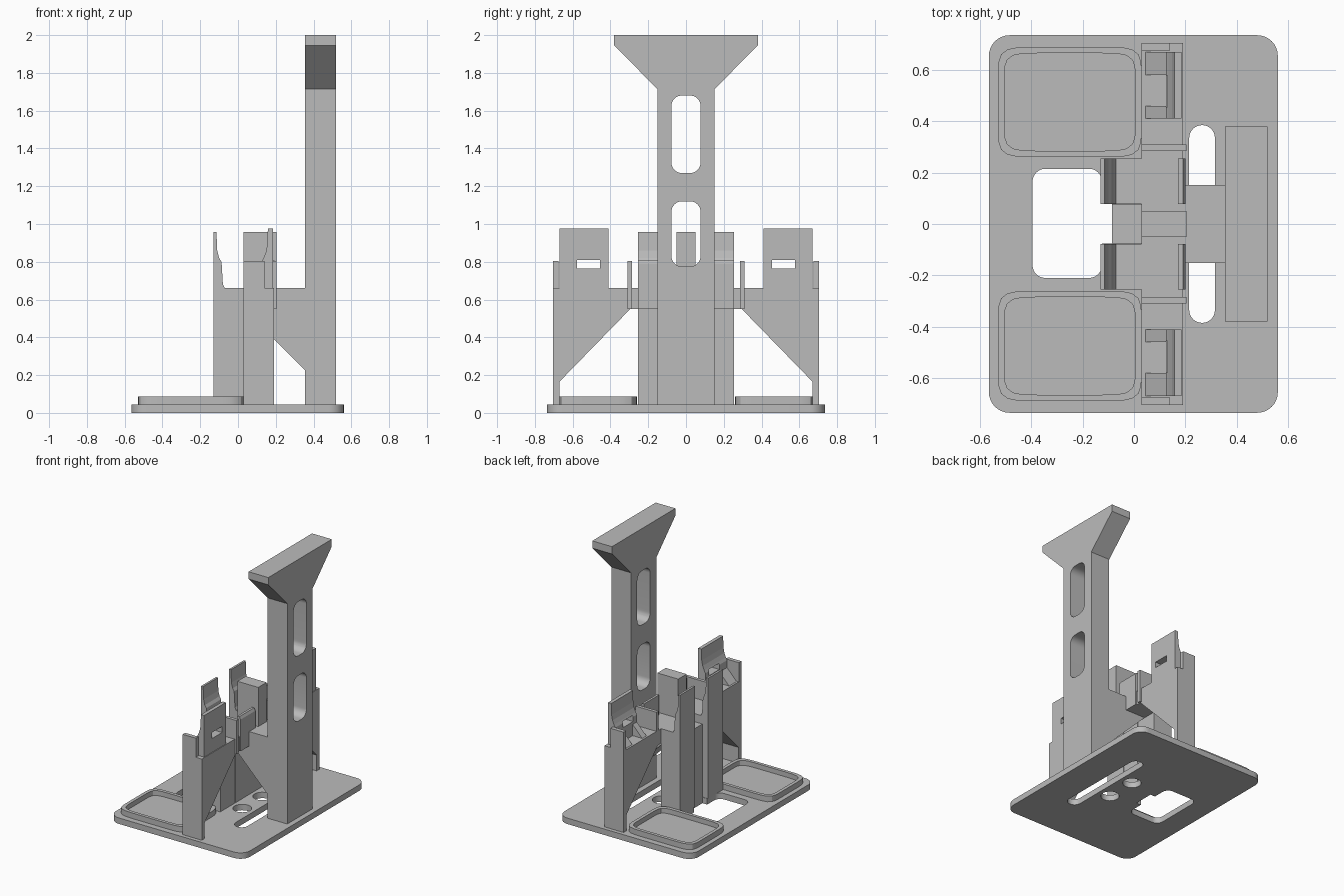
import bpy, bmesh, math
from mathutils import Vector

cube = bpy.data.objects.get("Cube")
if cube:
    bpy.data.objects.remove(cube, do_unlink=True)

grey = bpy.data.materials.new("plain grey")
grey.diffuse_color = (0.5, 0.5, 0.5, 1)
grey.use_nodes = True
grey.node_tree.nodes["Principled BSDF"].inputs["Base Color"].default_value = (0.5, 0.5, 0.5, 1)


def extrude(name, outline, axis, a, b):
    """Extrude a 2D outline along an axis, from a to b."""
    place = {"x": lambda p, t: (t, p[0], p[1]),
             "y": lambda p, t: (p[0], t, p[1]),
             "z": lambda p, t: (p[0], p[1], t)}[axis]
    bm = bmesh.new()
    face = bm.faces.new([bm.verts.new(place(p, a)) for p in outline])
    new = bmesh.ops.extrude_face_region(bm, geom=[face])["geom"]
    shift = Vector(place((0, 0), b - a))
    bmesh.ops.translate(bm, vec=shift, verts=[v for v in new if isinstance(v, bmesh.types.BMVert)])
    bmesh.ops.recalc_face_normals(bm, faces=bm.faces)
    mesh = bpy.data.meshes.new(name)
    bm.to_mesh(mesh)
    bm.free()
    mesh.materials.append(grey)
    obj = bpy.data.objects.new(name, mesh)
    bpy.context.collection.objects.link(obj)
    return obj


def rect(x0, x1, y0, y1):
    return [(x0, y0), (x1, y0), (x1, y1), (x0, y1)]


def box(name, x0, x1, y0, y1, z0, z1):
    return extrude(name, rect(x0, x1, y0, y1), "z", z0, z1)


def rounded(x0, x1, y0, y1, r, steps=8):
    corners = [(x1 - r, y1 - r), (x0 + r, y1 - r), (x0 + r, y0 + r), (x1 - r, y0 + r)]
    return [(cx + r * math.cos((q + i / steps) * math.pi / 2),
             cy + r * math.sin((q + i / steps) * math.pi / 2))
            for q, (cx, cy) in enumerate(corners) for i in range(steps + 1)]


def bulged(cx, cy, hx, hy, power=8, steps=64):
    pts = []
    for i in range(steps):
        t = 2 * math.pi * (i + 0.5) / steps
        c, s = math.cos(t), math.sin(t)
        k = (abs(c) ** power + abs(s) ** power) ** (-1 / power)
        pts.append((cx + hx * k * c, cy + hy * k * s))
    return pts


def cut(target, cutter):
    """Subtract the cutter, then remove it."""
    mod = target.modifiers.new("cut", "BOOLEAN")
    mod.operation = "DIFFERENCE"
    mod.solver = "EXACT"
    mod.object = cutter
    bpy.context.view_layer.objects.active = target
    bpy.ops.object.modifier_apply(modifier=mod.name)
    bpy.data.objects.remove(cutter, do_unlink=True)


def smooth(obj):
    bpy.ops.object.select_all(action="DESELECT")
    obj.select_set(True)
    bpy.context.view_layer.objects.active = obj
    bpy.ops.object.shade_smooth_by_angle(angle=math.radians(30))


TOP = 0.045     # top of the base plate
ARM = 0.66      # top of the arms

# Base plate with its window, cable slot and round holes
base = extrude("base_plate", rounded(-0.565, 0.56, -0.735, 0.735, 0.08), "z", 0, TOP)
cut(base, extrude("cutter", rounded(-0.395, -0.125, -0.21, 0.215, 0.05), "z", -0.1, 0.1))
cut(base, box("cutter", -0.2, -0.085, -0.075, 0.08, -0.1, 0.1))
cut(base, extrude("cutter", rounded(0.215, 0.315, -0.385, 0.385, 0.0499), "z", -0.1, 0.1))
for s in (1, -1):
    cut(base, extrude("cutter", bulged(0.12, 0.12 * s, 0.065, 0.065, 2, 24), "z", -0.1, 0.1))
smooth(base)

# Tall rear column with flared head and two long slots
half = [(0.152, TOP), (0.152, 1.715), (0.38, 1.945), (0.38, 2.0)]
column = extrude("column", half + [(-y, z) for y, z in reversed(half)], "x", 0.355, 0.52)
for z0, z1 in ((0.775, 1.12), (1.27, 1.68)):
    cut(column, extrude("cutter", rounded(-0.077, 0.077, z0, z1, 0.055), "x", 0.2, 0.7))
smooth(column)

# Sloped bracket joining the column to the cross arm
extrude("bracket", [(0.03, 0.55), (0.36, 0.22), (0.36, ARM), (0.03, ARM)], "y", -0.152, 0.152)

# Central support, grooved at the front, and its rear post
box("support_core", -0.085, 0.03, -0.075, 0.075, TOP, 0.6)
box("centre_post", 0.03, 0.205, -0.05, 0.05, 0.6, 0.957)

lip = [(-0.13, ARM - 0.02), (-0.13, 0.957), (-0.114, 0.957), (-0.11, 0.86), (-0.1, 0.82),
       (-0.087, 0.8), (-0.08, 0.68), (-0.07, ARM), (-0.07, ARM - 0.02)]
panel = [(0.185, 0.65), (0.185, 0.975), (0.158, 0.975), (0.155, 0.89), (0.147, 0.85),
         (0.135, 0.82), (0.125, 0.8), (0.125, 0.65)]

for s, side in ((1, "back"), (-1, "front")):
    # Cross arm with diagonal brace and outer leg
    arm = [(0.0, ARM), (0.705, ARM), (0.705, TOP), (0.67, TOP), (0.67, 0.165),
           (0.295, 0.55), (0.0, 0.55)]
    extrude(side + "_arm", [(y * s, z) for y, z in arm], "x", 0.03, 0.19)

    # Central leg with a curved holding lip
    box(side + "_leg", -0.13, 0.03, 0.078 * s, 0.255 * s, TOP, ARM)
    extrude(side + "_lip", lip, "y", 0.078 * s, 0.255 * s)

    # Rear stop with a bevelled top edge, and the side stop
    stop = [(0.172, 0.55), (0.2, 0.55), (0.2, 0.79), (0.19, 0.81), (0.172, 0.81)]
    extrude(side + "_rear_stop", stop, "y", 0.078 * s, 0.255 * s)
    box(side + "_side_stop", 0.03, 0.205, 0.285 * s, 0.31 * s, 0.55, 0.805)

    # Outer dock: curved back rest with a window, ramps and end wall
    rest = extrude(side + "_back_rest", panel, "y", 0.41 * s, 0.67 * s)
    cut(rest, box("cutter", 0.0, 0.4, 0.455 * s, 0.578 * s, 0.765, 0.81))
    ramp = [(0.045, ARM - 0.01), (0.13, ARM - 0.01), (0.13, 0.75), (0.045, ARM)]
    for y0, y1, part in ((0.41, 0.46, "inner"), (0.58, 0.67, "outer")):
        extrude(side + "_" + part + "_ramp", ramp, "y", y0 * s, y1 * s)
    box(side + "_end_wall", 0.03, 0.14, 0.675 * s, 0.705 * s, ARM - 0.01, 0.805)

    # Shallow tray with a raised rim
    tray = extrude(side + "_tray", bulged(-0.25, 0.475 * s, 0.28, 0.215), "z", 0.03, 0.087)
    cut(tray, extrude("cutter", bulged(-0.25, 0.475 * s, 0.255, 0.19), "z", 0.05, 0.2))
    smooth(tray)
